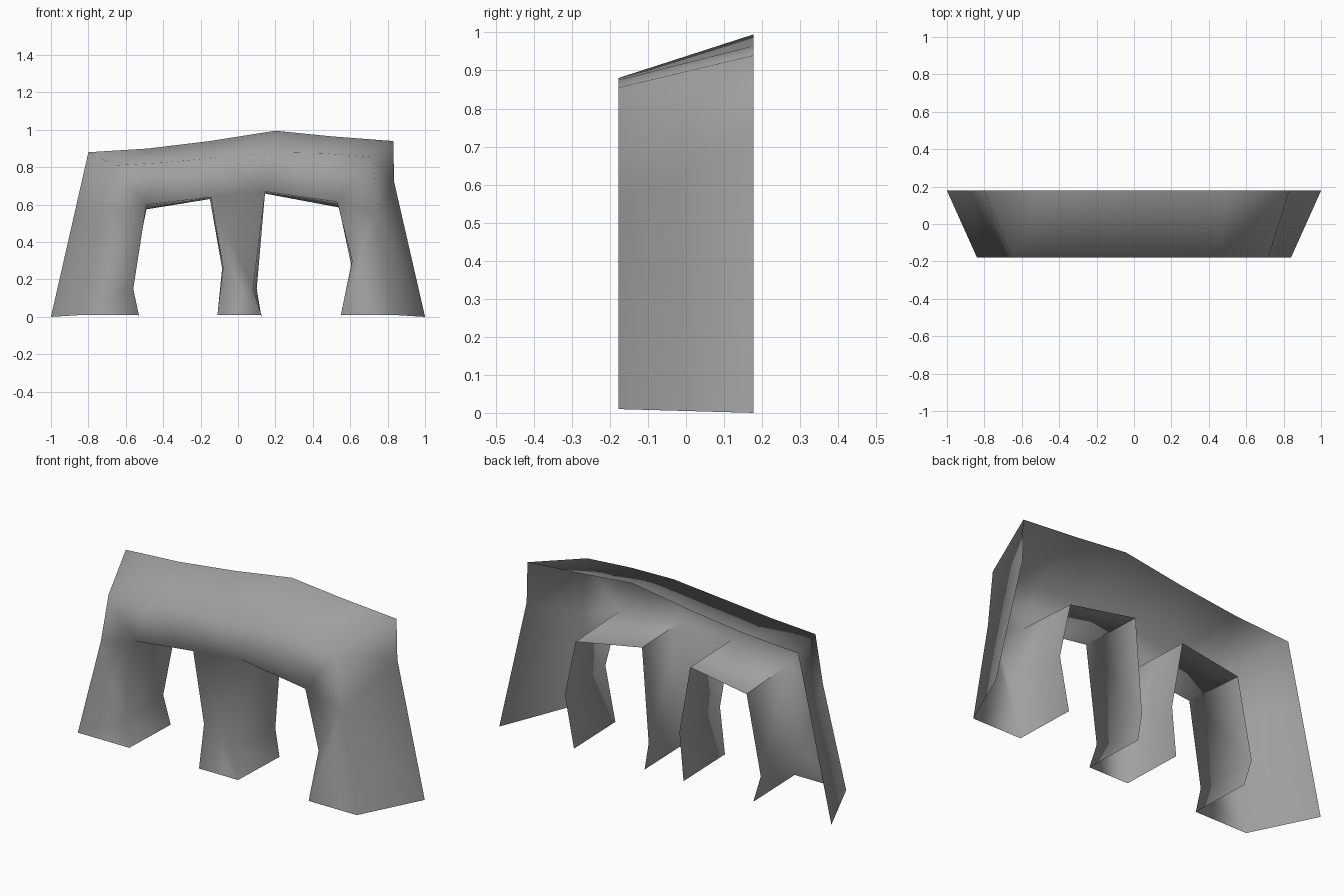
import bpy
import bmesh

# Remove the default object
default_cube = bpy.data.objects.get("Cube")
if default_cube:
    bpy.data.objects.remove(default_cube, do_unlink=True)

DEPTH = 0.178

# Stone material
stone = bpy.data.materials.new("grey stone")
stone.use_nodes = True
grey = (0.35, 0.35, 0.35, 1)
stone.diffuse_color = grey
stone.node_tree.nodes["Principled BSDF"].inputs["Base Color"].default_value = grey
stone.node_tree.nodes["Principled BSDF"].inputs["Roughness"].default_value = 0.9

# Outer outline, each entry is (front x, front z, back x, back z)
outer_outline = [
    (-.84, .01, -1, 0), (-.7, .55, -.875, .55), (-.655, .81, -.8, .88),
    (-.4, .825, -.48, .9), (-.13, .85, -.15, .94), (.2, .88, .2, .995),
    (.45, .875, .5, .965), (.72, .855, .83, .94), (.75, .55, .835, .72),
    (.84, .01, 1, 0),
]

# Passage outlines, each running right foot, right knee, two ceiling corners, left knee, left foot
right_passage = [
    (.55, .01, .55, 0), (.61, .3, .605, .28), (.53, .615, .54, .585),
    (.145, .67, .14, .66), (.08, .15, .1, .15), (.125, .01, .125, 0),
]
left_passage = [
    (-.11, .01, -.11, 0), (-.08, .26, -.085, .26), (-.145, .64, -.15, .63),
    (-.49, .6, -.49, .575), (-.56, .15, -.575, .15), (-.53, .01, -.53, 0),
]

bm = bmesh.new()


def add_strip(outline):
    """Sweep an outline from front to back; return the front vertices and cross edges."""
    front = [bm.verts.new((fx, -DEPTH, fz)) for fx, fz, bx, bz in outline]
    back = [bm.verts.new((bx, DEPTH, bz)) for fx, fz, bx, bz in outline]
    for i in range(len(outline) - 1):
        bm.faces.new((front[i], front[i + 1], back[i + 1], back[i]))
    return front, [bm.edges.get(pair) for pair in zip(front, back)]


# Top and outer flanks, then the two passages with creased ceiling corners
top, top_edges = add_strip(outer_outline)
right, right_edges = add_strip(right_passage)
left, left_edges = add_strip(left_passage)
for edges in (right_edges, left_edges):
    for corner in edges[2:4]:
        corner.smooth = False

right_foot, right_knee, right_corner, mid_right_top, mid_right_knee, mid_right_foot = right
mid_left_foot, mid_left_knee, mid_left_top, left_corner, left_knee, left_foot = left

# Front face: left leg, beam, right leg, middle leg
front_faces = [
    (top[0], left_foot, left_knee, top[1]),
    (top[1], left_knee, left_corner),
    (top[1], left_corner, top[2]),
    (top[2], left_corner, top[3]),
    (top[3], left_corner, mid_left_top, top[4]),
    (top[4], mid_left_top, mid_right_top, top[5]),
    (top[5], mid_right_top, right_corner, top[6]),
    (top[6], right_corner, top[7]),
    (top[7], right_corner, top[8]),
    (top[8], right_corner, right_knee),
    (top[8], right_knee, right_foot, top[9]),
    (mid_left_top, mid_left_knee, mid_right_knee, mid_right_top),
    (mid_left_knee, mid_left_foot, mid_right_foot, mid_right_knee),
]
for corners in front_faces:
    bm.faces.new(corners)

# Smooth shading over the whole shell
for face in bm.faces:
    face.smooth = True

mesh = bpy.data.meshes.new("rock_arch")
bm.to_mesh(mesh)
bm.free()
mesh.materials.append(stone)
rock_arch = bpy.data.objects.new("rock_arch", mesh)
bpy.context.collection.objects.link(rock_arch)
